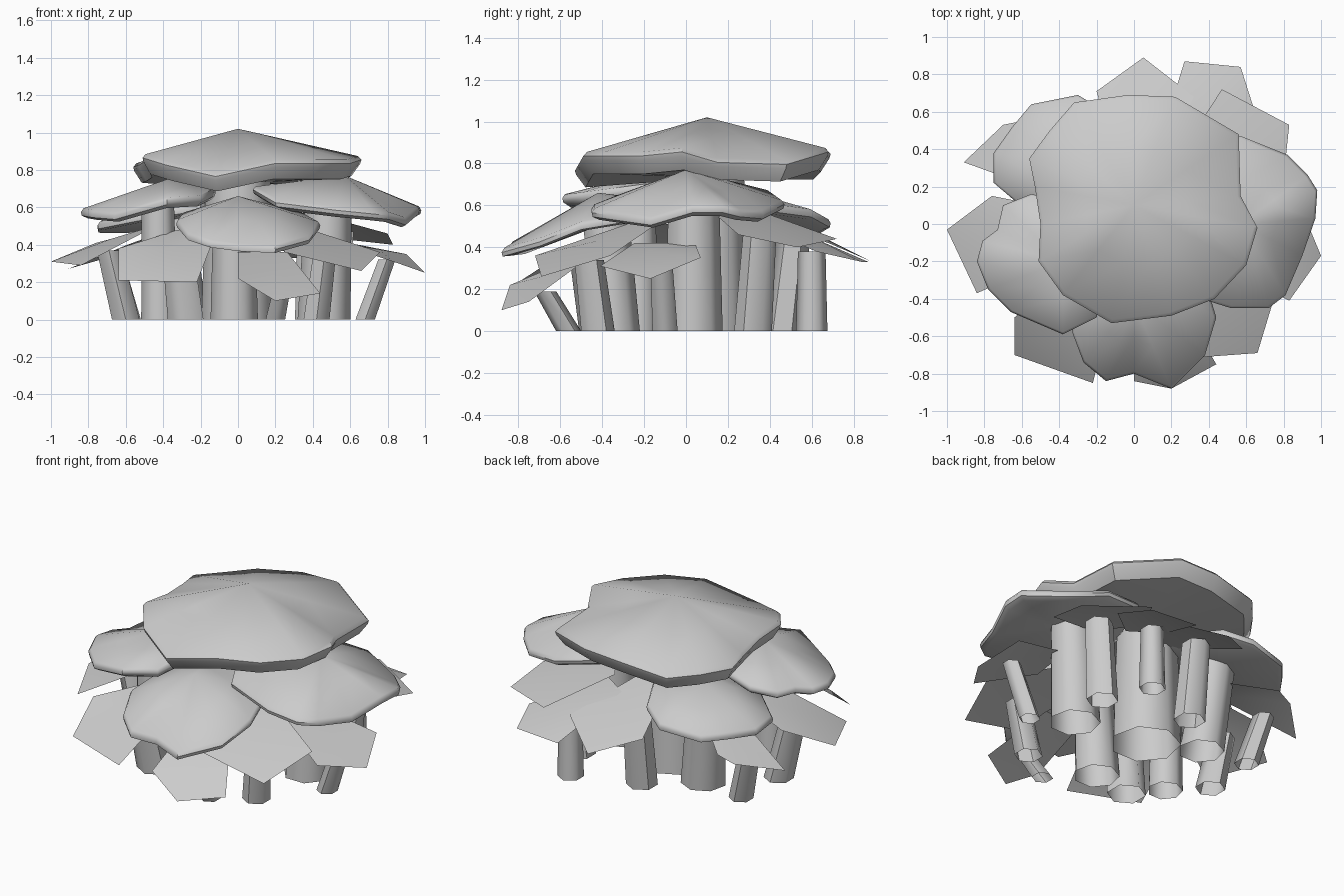
import bpy
import bmesh
from math import radians
from mathutils import Vector

default = bpy.data.objects.get("Cube")
if default:
    bpy.data.objects.remove(default, do_unlink=True)

# One plain grey for the whole cluster
grey = bpy.data.materials.new("plain_grey")
grey.use_nodes = True
shade = (0.6, 0.6, 0.6, 1)
grey.diffuse_color = shade
grey.node_tree.nodes["Principled BSDF"].inputs["Base Color"].default_value = shade


def finish(name, mesh_builder, angle):
    """Turn a bmesh into a named, shaded object."""
    bmesh.ops.recalc_face_normals(mesh_builder, faces=mesh_builder.faces)
    mesh = bpy.data.meshes.new(name)
    mesh_builder.to_mesh(mesh)
    mesh_builder.free()
    mesh.materials.append(grey)
    obj = bpy.data.objects.new(name, mesh)
    bpy.context.collection.objects.link(obj)
    bpy.ops.object.select_all(action='DESELECT')
    obj.select_set(True)
    bpy.context.view_layer.objects.active = obj
    bpy.ops.object.shade_smooth_by_angle(angle=radians(angle))


def bridge(builder, lower, upper):
    """Join two rings of the same length with quads."""
    count = len(lower)
    for i in range(count):
        following = (i + 1) % count
        builder.faces.new((lower[i], lower[following], upper[following], upper[i]))


def fan(builder, ring, centre):
    """Close a ring with triangles around a centre point."""
    middle = builder.verts.new(centre)
    for i, vert in enumerate(ring):
        builder.faces.new((vert, ring[(i + 1) % len(ring)], middle))


def cap(name, apex, bottom, thickness, outline):
    """Irregular low cone with a rounded lip and a nearly flat underside."""
    builder = bmesh.new()
    apex = Vector(apex)
    base = Vector((apex.x, apex.y, bottom))
    rim = [Vector(point) for point in outline]

    def ring(centre, blend, lowered):
        drop = Vector((0, 0, lowered))
        return [builder.verts.new(p.lerp(centre, blend) - drop) for p in rim]

    crown = ring(apex, 0.5, 0)
    edge = ring(apex, 0.03, 0)
    lip = ring(apex, 0, 0.015)
    under_lip = ring(base, 0.01, 0.035)
    under_edge = ring(base, 0.08, thickness)
    rings = (crown, edge, lip, under_lip, under_edge)
    for upper, lower in zip(rings, rings[1:]):
        bridge(builder, lower, upper)
    fan(builder, crown, apex)
    fan(builder, under_edge, base)
    finish(name, builder, 45)


def leaf(name, first, tip, last, inner_height, reach=0.5):
    """Thin five-sided plate; its inner corners run back towards the middle."""
    builder = bmesh.new()
    outer = [Vector(p) for p in (first, tip, last)]
    inner = [Vector((p.x * reach, p.y * reach, inner_height)) for p in (outer[2], outer[0])]
    points = outer + inner
    ring = [builder.verts.new(p) for p in points]
    centre = sum(points, Vector()) / len(points)
    fan(builder, ring, centre + Vector((0, 0, 0.025)))
    finish(name, builder, 40)


def stem(name, x, y, radius, lean, height, sides=7):
    """Open tapered stalk whose top leans away from the middle."""
    builder = bmesh.new()
    base = Vector((x, y, 0))
    top = Vector((x * lean, y * lean, height))
    bmesh.ops.create_cone(builder, cap_ends=False, segments=sides,
                          radius1=radius, radius2=radius * 0.88, depth=1)
    for vert in builder.verts:
        end = top if vert.co.z > 0 else base
        vert.co = Vector((vert.co.x, vert.co.y, 0)) + end
    finish(name, builder, 60)


# Large thick caps, each outline running anticlockwise from its right side
cap("top_cap", (0, .1, 1.02), .73, .09, [
    (-.56, .35, .83),
    (-.53, .2, .84),
    (-.5, 0, .86),
    (-.51, -.2, .88),
    (-.38, -.38, .84),
    (-.12, -.53, .78),
    (.2, -.49, .85),
    (.43, -.4, .85),
    (.6, -.22, .85),
    (.66, -.02, .87),
    (.57, .15, .82),
    (.56, .48, .81),
    (.22, .68, .87),
    (-.03, .69, .86),
    (-.32, .65, .82),
    (-.45, .5, .82),
])
cap("front_cap", (0, -.42, .66), .5, .04, [
    (-.33, -.58, .53),
    (-.27, -.74, .46),
    (-.15, -.84, .42),
    (0, -.8, .4),
    (.2, -.88, .39),
    (.38, -.7, .44),
    (.44, -.5, .52),
    (.35, -.2, .57),
    (-.1, -.1, .62),
    (-.3, -.3, .57),
])
cap("left_cap", (.57, 0, .77), .59, .05, [
    (.08, -.1, .71),
    (.2, -.35, .64),
    (.52, -.45, .6),
    (.72, -.45, .58),
    (.81, -.38, .57),
    (.9, -.17, .54),
    (.97, .03, .6),
    (.98, .18, .6),
    (.93, .26, .58),
    (.82, .37, .57),
    (.57, .47, .62),
    (.3, .4, .67),
])
cap("right_cap", (-.38, -.2, .75), .61, .05, [
    (-.84, -.2, .59),
    (-.78, -.35, .58),
    (-.66, -.47, .57),
    (-.38, -.59, .65),
    (-.2, -.5, .66),
    (-.12, -.2, .7),
    (-.25, .1, .68),
    (-.55, .16, .63),
    (-.7, .1, .61),
    (-.73, -.03, .6),
    (-.81, -.09, .59),
])
cap("back_cap", (-.35, .32, .66), .52, .04, [
    (-.75, .22, .52),
    (-.55, .05, .56),
    (-.2, .05, .62),
    (0, .3, .62),
    (-.15, .6, .58),
    (-.3, .69, .53),
    (-.55, .64, .5),
    (-.65, .52, .5),
    (-.75, .38, .5),
])

# Thin drooping plates in the lower tier
leaf("back_leaf", (-.2, .71, .42), (.05, .89, .33), (.32, .68, .42), .58, .35)
leaf("back_left_leaf", (.27, .87, .33), (.57, .84, .33), (.64, .62, .38), .52)
leaf("side_back_leaf", (.47, .72, .44), (.83, .53, .4), (.8, .25, .46), .57)
leaf("left_leaf", (.83, -.41, .31), (1, -.17, .25), (.9, .07, .35), .42, .6)
leaf("front_left_leaf", (.25, -.72, .36), (.66, -.69, .26), (.76, -.36, .36), .52, .35)
leaf("low_front_leaf", (0, -.84, .22), (.2, -.88, .1), (.44, -.75, .14), .36, .6)
leaf("front_right_leaf", (-.64, -.5, .38), (-.64, -.7, .21), (-.22, -.85, .2), .48)
leaf("right_leaf", (-.76, .15, .41), (-1, -.03, .31), (-.84, -.37, .29), .51)
leaf("back_right_leaf", (-.6, .55, .37), (-.7, .53, .33), (-.91, .33, .27), .45)

# Thick stalks under the caps: x, y, radius, lean, height
stem("main_stem", 0, .1, .2, 1, .78)
stem("front_stem", -.02, -.35, .13, 1.1, .52)
stem("left_stem", .46, .03, .145, 1.05, .62)
stem("right_stem", -.42, -.23, .1, 1.02, .64)
stem("back_stem", -.29, .24, .13, 1.2, .54)

# Slim stalks under the plates
slim = (
    (.68, -.1, .06, 1.17, .32),
    (.42, -.42, .08, 1.1, .34),
    (.2, -.56, .06, 1.2, .19),
    (-.28, -.4, .11, 1.15, .36),
    (-.6, -.05, .085, 1.15, .37),
    (-.58, .29, .07, 1.15, .32),
    (-.02, .46, .09, 1.12, .47),
    (.37, .6, .075, 1, .38),
    (.5, .32, .09, 1.1, .47),
)
for number, numbers in enumerate(slim, 1):
    stem(f"slim_stem_{number}", *numbers, sides=6)
